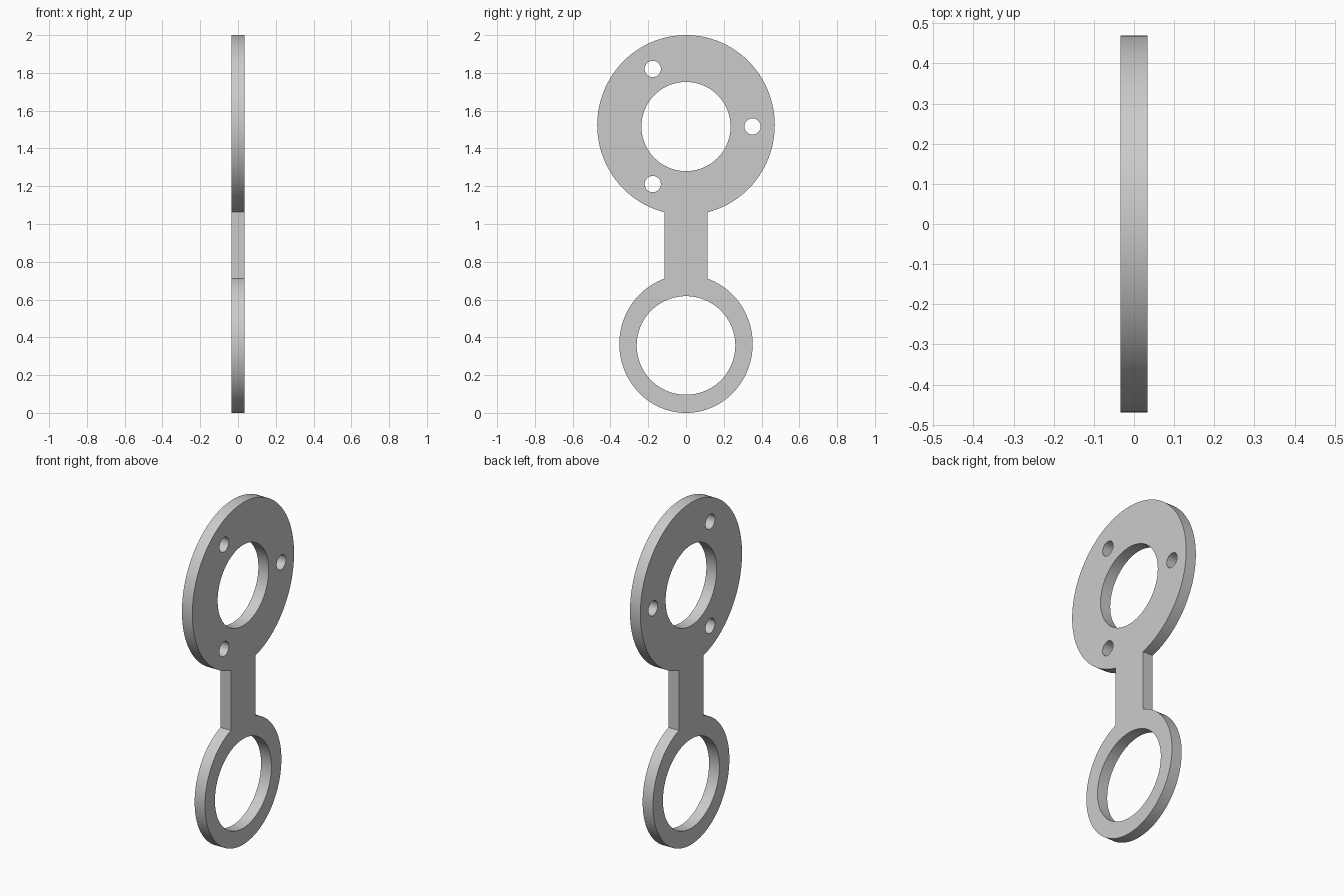
import bpy, bmesh, math
from mathutils import Matrix

cube = bpy.data.objects.get("Cube")
if cube:
    bpy.data.objects.remove(cube, do_unlink=True)

HALF_THICK = 0.0335
NECK = 0.114
TOP_HOLE_Z = 1.516


def arc(cy, cz, ry, rz, start=0.0, end=2 * math.pi, steps=96):
    """Points along an elliptical arc in the plate's plane."""
    return [(cy + ry * math.cos(start + (end - start) * i / steps),
             cz + rz * math.sin(start + (end - start) * i / steps))
            for i in range(steps + 1)]


def circle(cy, cz, r, steps=96):
    return arc(cy, cz, r, r, steps=steps)[:-1]


# Outer outline: big disc, straight neck, small ring
big = math.acos(NECK / 0.47)
small = math.acos(NECK / 0.353)
outline = arc(0, 1.524, 0.47, 0.476, -big, math.pi + big)
outline += arc(0, 0.365, 0.353, 0.365, math.pi - small, 2 * math.pi + small)

# Openings: the two large bores and three screw holes
loops = [outline, circle(0, TOP_HOLE_Z, 0.236), circle(0, 0.357, 0.261)]
for k in range(3):
    a = k * math.tau / 3
    loops.append(circle(0.352 * math.cos(a), TOP_HOLE_Z + 0.352 * math.sin(a), 0.043, 48))

# Filled flat curve, extruded to thickness
curve = bpy.data.curves.new("plate_profile", "CURVE")
curve.dimensions = "2D"
curve.fill_mode = "BOTH"
curve.extrude = HALF_THICK
for pts in loops:
    spline = curve.splines.new("POLY")
    spline.points.add(len(pts) - 1)
    for p, (y, z) in zip(spline.points, pts):
        p.co = (y, z, 0, 1)
    spline.use_cyclic_u = True

plate = bpy.data.objects.new("ring_bracket_plate", curve)
bpy.context.collection.objects.link(plate)
bpy.ops.object.select_all(action="DESELECT")
plate.select_set(True)
bpy.context.view_layer.objects.active = plate
bpy.ops.object.convert(target="MESH")

# Stand the plate upright, weld its seams
bm = bmesh.new()
bm.from_mesh(plate.data)
bmesh.ops.transform(bm, verts=bm.verts,
                    matrix=Matrix(((0, 0, 1, 0), (1, 0, 0, 0), (0, 1, 0, 0), (0, 0, 0, 1))))
bmesh.ops.remove_doubles(bm, verts=bm.verts, dist=0.0001)
bmesh.ops.recalc_face_normals(bm, faces=bm.faces)
bm.to_mesh(plate.data)
bm.free()
bpy.ops.object.shade_smooth_by_angle(angle=math.radians(30))

# Plain grey finish
grey = bpy.data.materials.new("plain_grey")
grey.use_nodes = True
colour = (0.6, 0.6, 0.6, 1)
grey.diffuse_color = colour
grey.node_tree.nodes["Principled BSDF"].inputs["Base Color"].default_value = colour
plate.data.materials.clear()
plate.data.materials.append(grey)
